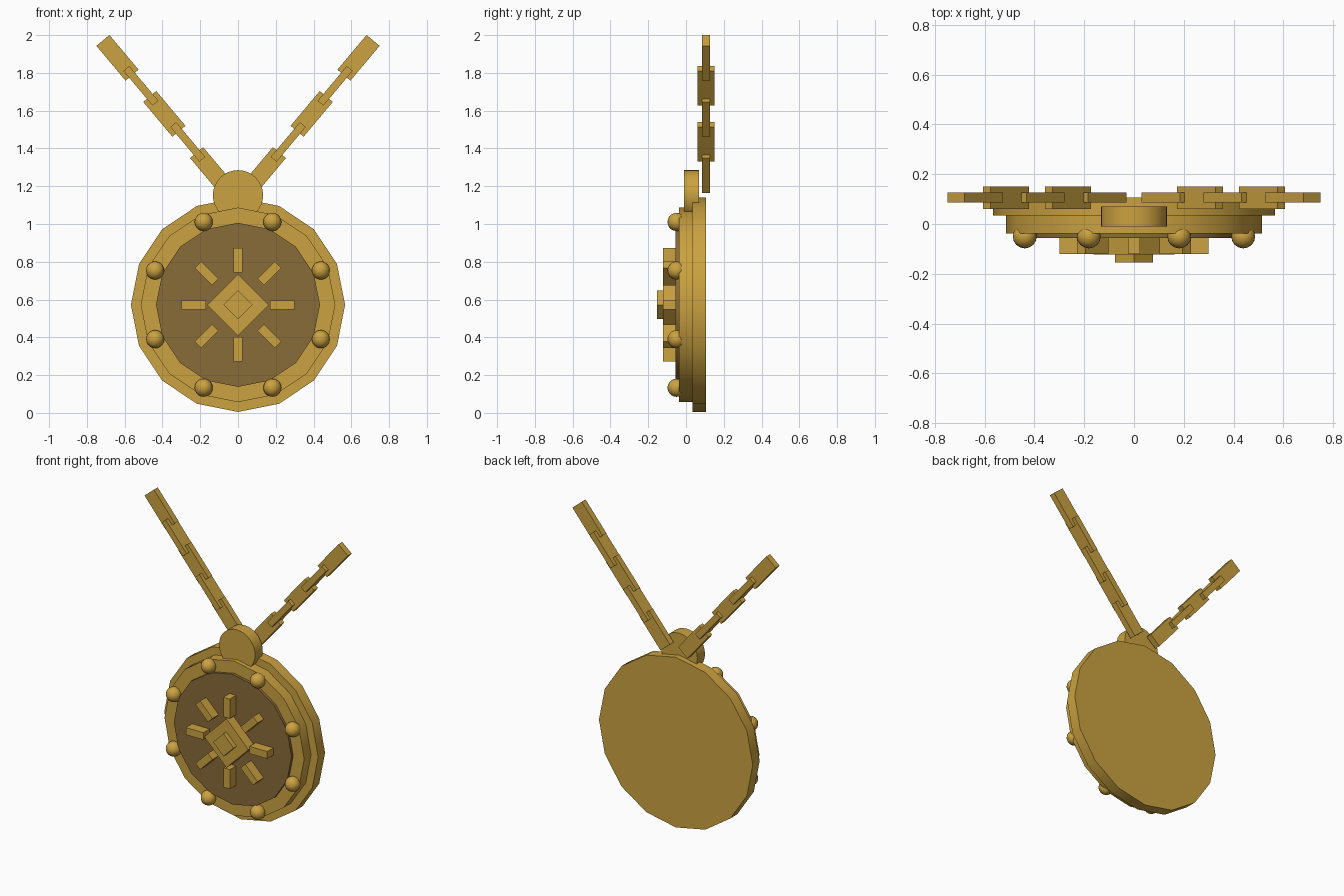
import bpy, math
from mathutils import Matrix, Vector

if "Cube" in bpy.data.objects:
    bpy.data.objects.remove(bpy.data.objects["Cube"])

def material(name, rgb):
    m = bpy.data.materials.new(name)
    m.diffuse_color = (*rgb, 1)
    m.use_nodes = True
    m.node_tree.nodes["Principled BSDF"].inputs["Base Color"].default_value = m.diffuse_color
    return m

gold = material("gold", (0.60, 0.36, 0.052))
bronze = material("dark bronze", (0.25, 0.148, 0.04))
CZ = 0.572  # height of the medallion centre

def finish(name, mat, smooth=False):
    ob = bpy.context.object
    ob.name = name
    ob.data.materials.append(mat)
    if smooth:
        bpy.ops.object.shade_smooth_by_angle(angle=math.radians(35))
    return ob

def disc(name, r, z, y0, y1, mat, sides=16):
    bpy.ops.mesh.primitive_cylinder_add(vertices=sides, radius=r, depth=y1 - y0,
        location=(0, (y0 + y1) / 2, z), rotation=(math.pi / 2, 0, 0))
    return finish(name, mat, True)

def box(name, loc, size, tilt, mat):
    # tilt turns the box's x axis upward in the front plane
    bpy.ops.mesh.primitive_cube_add(size=1)
    ob = finish(name, mat)
    ob.data.transform(Matrix.Diagonal((*size, 1)))
    ob.matrix_world = Matrix.Translation(Vector(loc)) @ Matrix.Rotation(-tilt, 4, 'Y')
    return ob

# Stacked medallion discs
disc("back_plate", 0.567, CZ, 0.034, 0.107, gold)
disc("rim_plate", 0.515, CZ, -0.038, 0.034, gold)
disc("inlay", 0.434, CZ, -0.056, -0.03, bronze)

# Hanging loop disc
disc("bail", 0.133, 1.152, -0.01, 0.07, gold, 32)

# Rivets around the rim
for i in range(8):
    a = math.radians(22.5 + 45 * i)
    bpy.ops.mesh.primitive_uv_sphere_add(segments=16, ring_count=10, radius=0.048,
        location=(0.475 * math.cos(a), -0.05, CZ + 0.475 * math.sin(a)))
    finish("rivet", gold, True)

# Sun emblem: stepped diamond and eight rays
s = math.sqrt(2)
box("emblem_diamond", (0, -0.085, CZ), (0.163 * s, 0.075, 0.163 * s), math.pi / 4, gold)
box("emblem_centre", (0, -0.135, CZ), (0.076 * s, 0.038, 0.076 * s), math.pi / 4, gold)
for i in range(8):
    a = i * math.pi / 4
    box("emblem_ray", (0.235 * math.cos(a), -0.086, CZ + 0.235 * math.sin(a)),
        (0.13, 0.07, 0.048), a, gold)

# Two chains of links, alternately turned a quarter
for side in (-1, 1):
    for i in range(5):
        size = (0.24, 0.04, 0.09) if i % 2 == 0 else (0.24, 0.09, 0.04)
        box("chain_link", (side * (0.142 + 0.124 * i), 0.106, 1.286 + 0.1485 * i),
            size, side * math.radians(50), gold)
